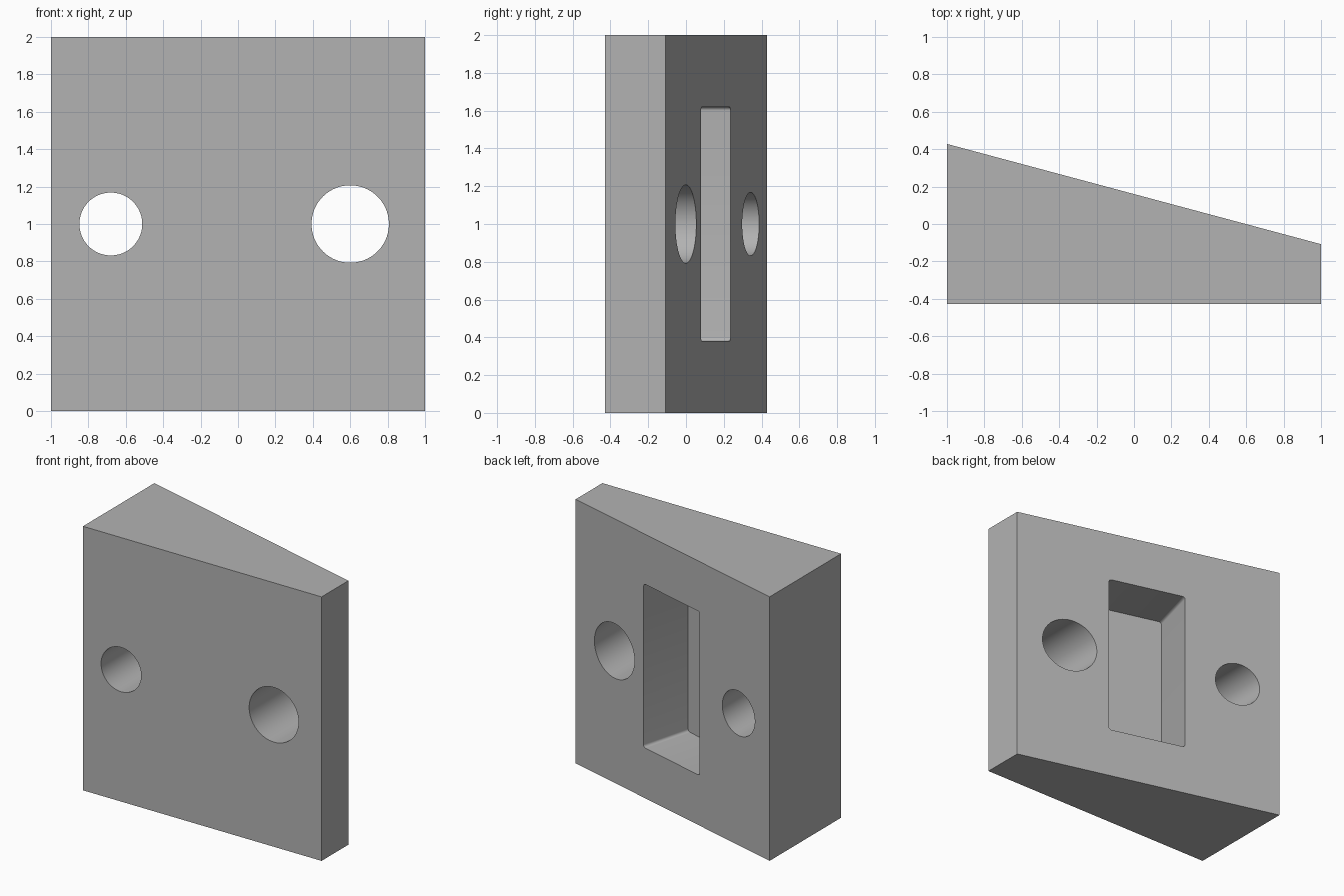
import bpy, bmesh, math
from mathutils import Matrix, Vector

cube = bpy.data.objects.get("Cube")
if cube:
    bpy.data.objects.remove(cube, do_unlink=True)

SLOPE = math.radians(15)          # lean of the back face
HEIGHT, FRONT, BACK = 2.0, -0.428, 0.428


def back_y(x):
    return BACK - (x + 1) * math.tan(SLOPE)


def prism(name, outline, depth, matrix=Matrix()):
    """Extrude a flat outline along local z and place it."""
    bm = bmesh.new()
    face = bm.faces.new([bm.verts.new((x, y, 0)) for x, y in outline])
    new = bmesh.ops.extrude_face_region(bm, geom=[face])["geom"]
    verts = [v for v in new if isinstance(v, bmesh.types.BMVert)]
    bmesh.ops.translate(bm, vec=(0, 0, depth), verts=verts)
    bmesh.ops.recalc_face_normals(bm, faces=bm.faces)
    bm.transform(matrix)
    mesh = bpy.data.meshes.new(name)
    bm.to_mesh(mesh)
    bm.free()
    obj = bpy.data.objects.new(name, mesh)
    bpy.context.collection.objects.link(obj)
    return obj


def arc(cx, cy, r, start, sweep, steps):
    return [(cx + r * math.cos(start + sweep * i / steps),
             cy + r * math.sin(start + sweep * i / steps)) for i in range(steps + 1)]


def rounded_rect(w, h, r):
    points = []
    for i, (sx, sy) in enumerate(((1, 1), (-1, 1), (-1, -1), (1, -1))):
        points += arc(sx * (w / 2 - r), sy * (h / 2 - r), r, i * math.pi / 2, math.pi / 2, 6)
    return points


# Tapered block
block = prism("wedge_block", [(-1, FRONT), (1, FRONT), (1, back_y(1)), (-1, BACK)], HEIGHT)
gray = bpy.data.materials.new("light_gray")
gray.use_nodes = True
color = (0.45, 0.45, 0.45, 1)
gray.diffuse_color = color
gray.node_tree.nodes["Principled BSDF"].inputs["Base Color"].default_value = color
block.data.materials.append(gray)

# Two through holes, running front to back
upright = Matrix.Rotation(math.pi / 2, 4, "X")
cutters = []
for name, x, radius in (("large_hole", 0.6, 0.207), ("small_hole", -0.68, 0.168)):
    circle = arc(0, 0, radius, 0, math.tau, 96)[:-1]
    cutters.append(prism(name, circle, 2, Matrix.Translation((x, 1, HEIGHT / 2)) @ upright))

# Pocket with rounded corners, square to the sloping face
mouth = Vector((0.01, back_y(0.01), HEIGHT / 2))
place = Matrix.Translation(mouth) @ Matrix.Rotation(-SLOPE, 4, "Z") @ upright
cutters.append(prism("pocket", rounded_rect(0.6, 1.24, 0.02), 0.6,
                     place @ Matrix.Translation((0, 0, -0.2))))

# Cut the block
bpy.context.view_layer.objects.active = block
block.select_set(True)
for cutter in cutters:
    cutter.hide_render = True
    mod = block.modifiers.new(cutter.name, "BOOLEAN")
    mod.operation, mod.solver, mod.object = "DIFFERENCE", "EXACT", cutter
    bpy.ops.object.modifier_apply(modifier=mod.name)
    bpy.data.objects.remove(cutter, do_unlink=True)

bpy.ops.object.shade_smooth_by_angle(angle=math.radians(30))
